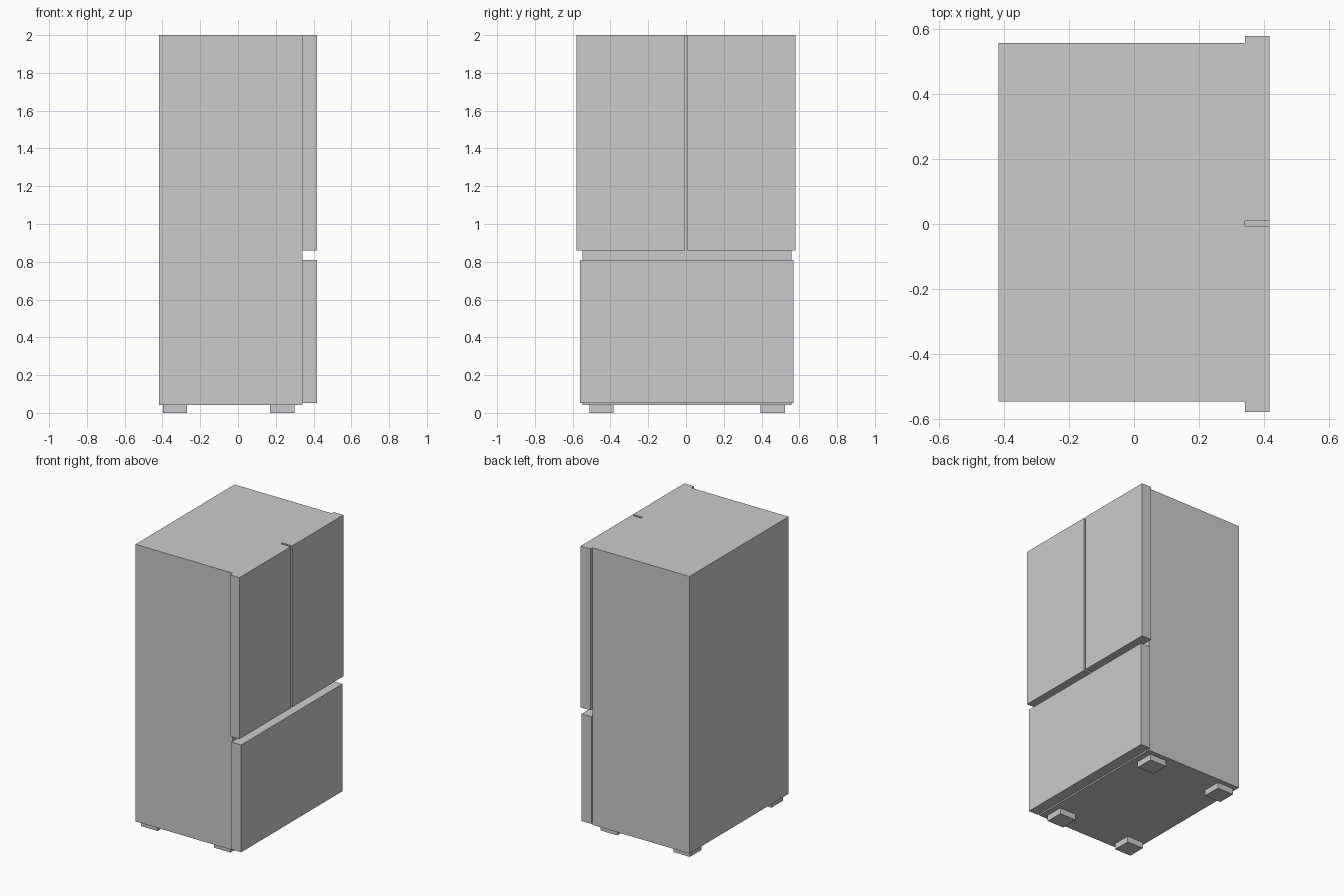
import bpy
import bmesh
from mathutils import Vector

if "Cube" in bpy.data.objects:
    bpy.data.objects.remove(bpy.data.objects["Cube"])


def box(name, lo, hi):
    """Axis-aligned box between two corners."""
    lo, hi = Vector(lo), Vector(hi)
    size, mid = hi - lo, (lo + hi) / 2
    bm = bmesh.new()
    bmesh.ops.create_cube(bm, size=1.0)
    bmesh.ops.scale(bm, vec=size, verts=bm.verts)
    mesh = bpy.data.meshes.new(name)
    bm.to_mesh(mesh)
    bm.free()
    obj = bpy.data.objects.new(name, mesh)
    obj.location = mid
    bpy.context.collection.objects.link(obj)
    return obj


BACK, FACE, FRONT = -0.418, 0.342, 0.418   # depth along x
TOP, BASE = 2.0, 0.042

# Main cabinet
box("cabinet", (BACK, -0.548, BASE), (FACE, 0.558, TOP))

# French doors with a narrow gap between them
for side, y0, y1 in (("left", -0.58, -0.006), ("right", 0.009, 0.58)):
    box(f"{side}_door", (FACE, y0, 0.86), (FRONT, y1, TOP))

# Freezer drawer
box("freezer_drawer", (FACE, -0.561, 0.052), (FRONT, 0.569, 0.81))

# Four square feet
for depth, x0, x1 in (("rear", -0.398, -0.27), ("front", 0.17, 0.3)):
    for side, y0, y1 in (("left", -0.512, -0.385), ("right", 0.395, 0.524)):
        box(f"{depth}_{side}_foot", (x0, y0, 0), (x1, y1, BASE))
